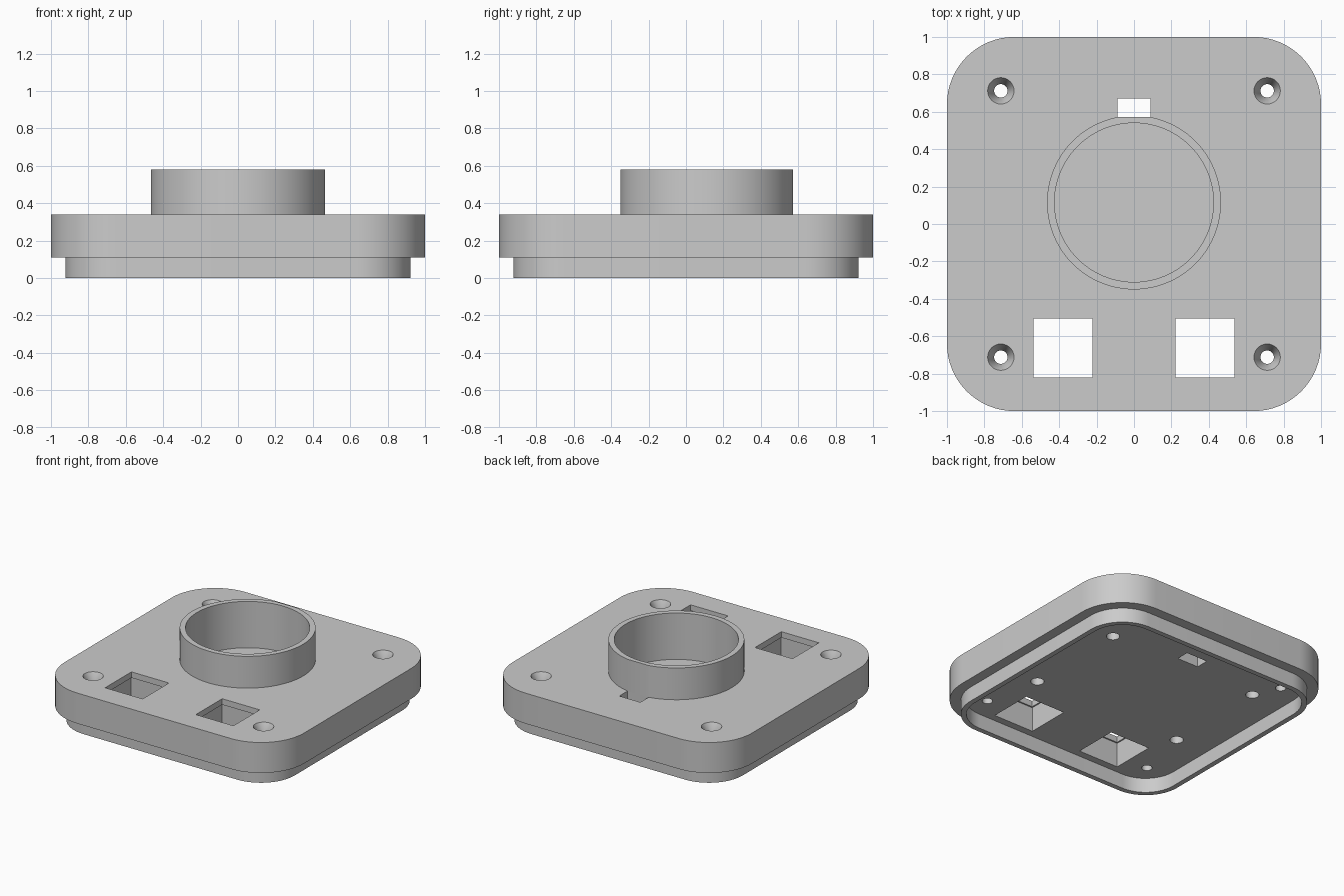
import bpy, bmesh
from math import cos, sin, pi, radians

cube = bpy.data.objects.get("Cube")
if cube:
    bpy.data.objects.remove(cube, do_unlink=True)

grey = bpy.data.materials.new("plain_grey")
grey.use_nodes = True
COLOUR = (0.6, 0.6, 0.6, 1)
grey.diffuse_color = COLOUR
grey.node_tree.nodes["Principled BSDF"].inputs["Base Color"].default_value = COLOUR

TOP, BASE = 0.34, 0.11      # plate faces
RING_Y = 0.115              # collar centre


def circle(x, y, r, n=32):
    return [(x + r * cos(2 * pi * i / n), y + r * sin(2 * pi * i / n)) for i in range(n)]


def box(x, y, w, d):
    return [(x + sx * w / 2, y + sy * d / 2) for sx, sy in ((-1, -1), (1, -1), (1, 1), (-1, 1))]


def rounded(half, r, n=16):
    c = half - r
    pts = []
    for k, (sx, sy) in enumerate(((1, 1), (-1, 1), (-1, -1), (1, -1))):
        for i in range(n + 1):
            a = (k + i / n) * pi / 2
            pts.append((sx * c + r * cos(a), sy * c + r * sin(a)))
    return pts


def loft(name, lower, upper, z0, z1):
    """Closed solid between two outlines with equal point counts."""
    bm = bmesh.new()
    a = [bm.verts.new((x, y, z0)) for x, y in lower]
    b = [bm.verts.new((x, y, z1)) for x, y in upper]
    n = len(a)
    bm.faces.new(a[::-1])
    bm.faces.new(b)
    for i in range(n):
        j = (i + 1) % n
        bm.faces.new((a[i], a[j], b[j], b[i]))
    mesh = bpy.data.meshes.new(name)
    bm.to_mesh(mesh)
    bm.free()
    mesh.materials.append(grey)
    obj = bpy.data.objects.new(name, mesh)
    bpy.context.collection.objects.link(obj)
    return obj


def prism(name, outline, z0, z1):
    return loft(name, outline, outline, z0, z1)


def carve(obj, cutters):
    for c in cutters:
        c.hide_render = True
        mod = obj.modifiers.new("cut", "BOOLEAN")
        mod.operation = "DIFFERENCE"
        mod.solver = "EXACT"
        mod.object = c
    dg = bpy.context.evaluated_depsgraph_get()
    mesh = bpy.data.meshes.new_from_object(obj.evaluated_get(dg))
    obj.modifiers.clear()
    obj.data = mesh


# Solid parts
plate = prism("base_plate", rounded(1, 0.36), BASE, TOP)
skirt = prism("lower_skirt", rounded(0.923, 0.283), 0, BASE)
collar = prism("round_collar", circle(0, RING_Y, 0.465, 96), TOP, 0.58)

# Collar pocket with a closed floor, and the key slot beside it
pocket = prism("pocket_cutter", circle(0, RING_Y, 0.425, 96), 0.23, 0.7)
slot = prism("slot_cutter", box(0, 0.621, 0.176, 0.098), -0.1, 0.7)
hollow = prism("hollow_cutter", rounded(0.885, 0.245), -0.1, 0.2)

holes = []
for sx in (-1, 1):
    # Square windows, slightly wider below a thin lip
    holes.append(prism("window_cutter", box(sx * 0.379, -0.663, 0.314, 0.314), 0, 0.5))
    holes.append(prism("window_relief_cutter", box(sx * 0.379, -0.663, 0.335, 0.335), 0, 0.295))
    for sy in (-1, 1):
        # Countersunk corner screw holes
        x, y = sx * 0.712, sy * 0.712
        holes.append(prism("screw_cutter", circle(x, y, 0.036), 0, 0.5))
        holes.append(loft("sink_cutter", circle(x, y, 0.036), circle(x, y, 0.071), TOP - 0.07, TOP + 0.001))
        # Blind holes in the underside
        holes.append(prism("blind_cutter", circle(sx * 0.622, RING_Y + sy * 0.403, 0.046), 0, 0.23))

carve(plate, [pocket, slot] + holes)
carve(collar, [pocket, slot])
carve(skirt, [hollow])

for cutter in [pocket, slot, hollow] + holes:
    bpy.data.objects.remove(cutter, do_unlink=True)

# Smooth curved walls, crisp edges
bpy.ops.object.select_all(action="DESELECT")
for obj in (plate, skirt, collar):
    obj.select_set(True)
    bpy.context.view_layer.objects.active = obj
bpy.ops.object.shade_smooth_by_angle(angle=radians(30))
